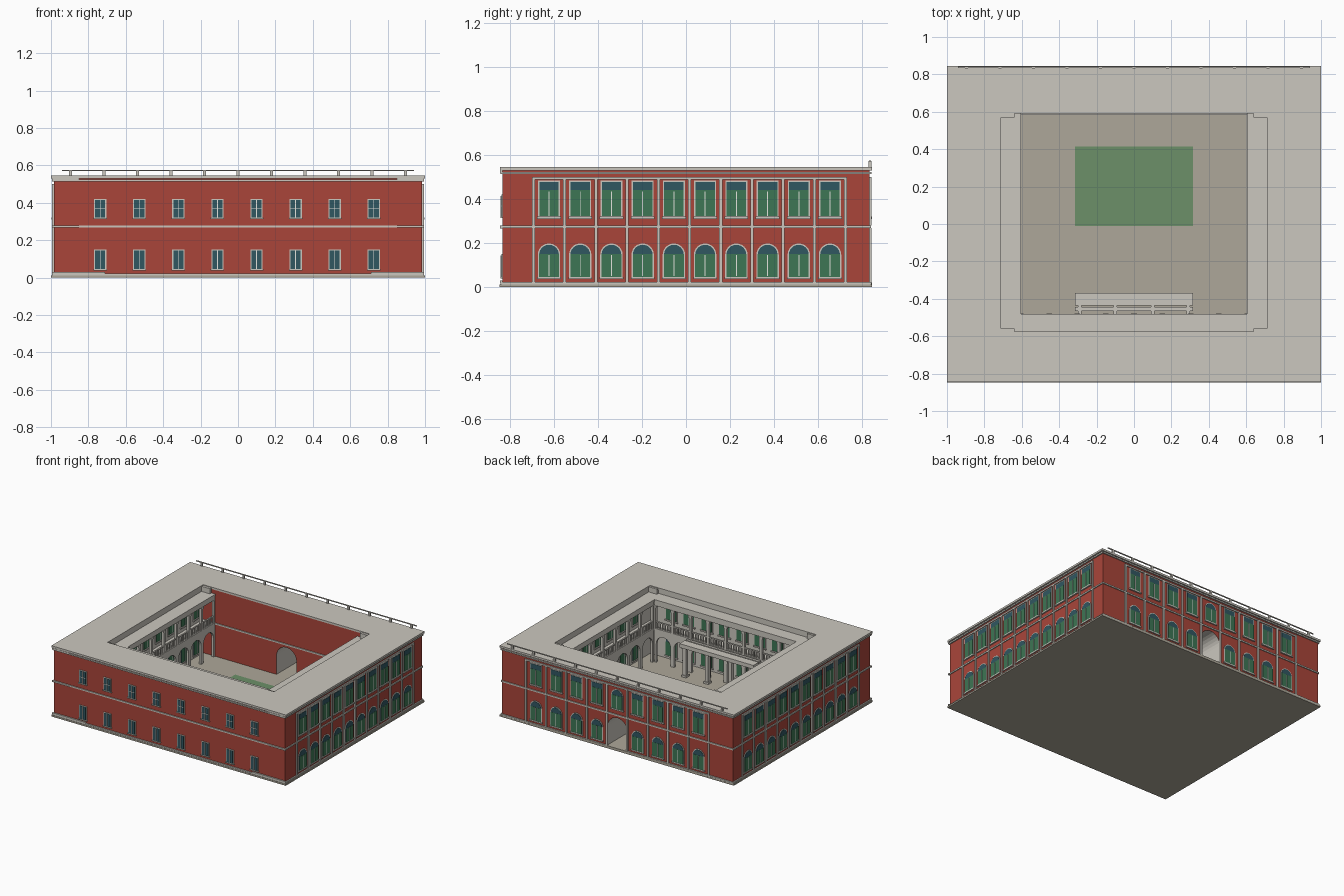
import bpy, bmesh, math
from mathutils import Matrix

if "Cube" in bpy.data.objects:
    bpy.data.objects.remove(bpy.data.objects["Cube"])


def material(name, rgb):
    m = bpy.data.materials.new(name)
    m.diffuse_color = (*rgb, 1)
    m.use_nodes = True
    m.node_tree.nodes["Principled BSDF"].inputs["Base Color"].default_value = m.diffuse_color
    return m


RED, STONE, PAVING, LAWN, GREEN, GLASS, WHITE = range(7)
MATS = [material("red_wall", (.40, .060, .042)), material("pale_stone", (.60, .575, .52)),
        material("paving", (.42, .39, .32)), material("lawn", (.15, .28, .14)),
        material("green_shutter", (.048, .18, .09)), material("blue_glass", (.03, .095, .12)),
        material("white_bars", (.78, .78, .74))]


def frame(axis, sign, dist):
    """Wall space (u along wall, d outward from wall, z) to world space."""
    if axis == 'y':
        return Matrix(((1, 0, 0, 0), (0, sign, 0, dist), (0, 0, 1, 0), (0, 0, 0, 1)))
    return Matrix(((0, sign, 0, dist), (1, 0, 0, 0), (0, 0, 1, 0), (0, 0, 0, 1)))


WORLD = Matrix.Identity(4)


class Part:
    """Collects prisms into one named object."""

    def __init__(self, name):
        self.name, self.bm = name, bmesh.new()

    def prism(self, M, pts, d0, d1, mat):
        a = [self.bm.verts.new(M @ Matrix.Translation((u, d0, z)).translation) for u, z in pts]
        b = [self.bm.verts.new(M @ Matrix.Translation((u, d1, z)).translation) for u, z in pts]
        n = len(a)
        faces = [self.bm.faces.new(a), self.bm.faces.new(b[::-1])]
        faces += [self.bm.faces.new((a[i], b[i], b[(i + 1) % n], a[(i + 1) % n])) for i in range(n)]
        for f in faces:
            f.material_index = mat

    def box(self, M, u0, u1, d0, d1, z0, z1, mat):
        self.prism(M, [(u0, z0), (u1, z0), (u1, z1), (u0, z1)], d0, d1, mat)

    def arch(self, M, u, w, z0, spring, d0, d1, mat):
        self.prism(M, [(u + w / 2, z0)] + arc(u, w / 2, spring) + [(u - w / 2, z0)], d0, d1, mat)

    def finish(self, rule=None):
        bmesh.ops.recalc_face_normals(self.bm, faces=self.bm.faces)
        for f in self.bm.faces:
            if rule:
                f.material_index = rule(f)
        me = bpy.data.meshes.new(self.name)
        self.bm.to_mesh(me)
        self.bm.free()
        for m in MATS:
            me.materials.append(m)
        bpy.context.collection.objects.link(bpy.data.objects.new(self.name, me))


def arc(u, r, z, n=12):
    return [(u + r * math.cos(math.pi * i / n), z + r * math.sin(math.pi * i / n)) for i in range(n + 1)]


def opening(u0, u1, z0, z1, c, w, spring):
    """Wall outline with an arched doorway standing on its bottom edge."""
    return ([(u0, z0), (c - w / 2, z0)] + arc(c, w / 2, spring)[::-1]
            + [(c + w / 2, z0), (u1, z0), (u1, z1), (u0, z1)])


FRONT, BACK = frame('y', -1, -.835), frame('y', 1, .835)
SIDES = [frame('x', s, s * .985) for s in (-1, 1)]

# Ground slab, courtyard paving and lawn
p = Part("base_slab")
p.box(WORLD, -1, 1, -.847, .845, 0, .012, PAVING)
p.finish()
p = Part("courtyard_floor")
p.box(WORLD, -.72, .72, -.59, .845, .012, .02, PAVING)
p.box(WORLD, -.315, .315, -.01, .415, .02, .024, LAWN)
p.finish()

# Wings: red outside, stone towards the galleries
p = Part("front_and_side_wings")
p.box(WORLD, -.985, .985, -.835, -.58, .012, .53, RED)
for s in (-1, 1):
    p.box(WORLD, min(s * .71, s * .985), max(s * .71, s * .985), -.58, .59, .012, .53, RED)


def wing_rule(f):
    c = f.calc_center_median()
    return STONE if (abs(c.x) < .72 and -.6 < c.y < .58) else RED


p.finish(wing_rule)

# Back wing with the arched passage
p = Part("back_wing")
p.prism(WORLD, opening(-.985, .985, .012, .53, 0, .17, .165), .59, .835, RED)
p.finish(lambda f: STONE if abs(f.normal.y) < .5 and abs(f.calc_center_median().x) < .1
         and f.calc_center_median().z < .3 else RED)

# Roof ring and lower gallery roof
p = Part("main_roof")
for x0, x1, y0, y1 in ((-1, 1, -.845, -.575), (-1, 1, .59, .845), (-1, -.71, -.575, .59), (.71, 1, -.575, .59)):
    p.box(WORLD, x0, x1, y0, y1, .53, .545, STONE)
p.finish()
p = Part("gallery_roof")
p.box(WORLD, -.71, .71, -.58, -.48, .485, .5, STONE)
for s in (-1, 1):
    p.box(WORLD, *sorted((s * .605, s * .71)), -.48, .59, .485, .5, STONE)
    for y in (-.57, .58):
        p.box(WORLD, *sorted((s * .64, s * .71)), y - .01, y + .01, .5, .54, STONE)
p.finish()

# Plinth, floor band and cornice around the outside
p = Part("outer_mouldings")
for M, h in ((FRONT, .99), (BACK, .99), (SIDES[0], .84), (SIDES[1], .84)):
    spans = [(-h, -.085), (.085, h)] if M is BACK else [(-h, h)]
    for a, b in spans:
        p.box(M, a, b, -.005, .009, .012, .022, STONE)
    p.box(M, -h, h, -.005, .007, .268, .279, STONE)
    p.box(M, -h, h, -.005, .009, .514, .524, STONE)
for s in (-1, 1):
    for z, x in ((.018, .71), (.267, .85), (.517, .85)):
        p.box(FRONT, *sorted((s * x, s * .995)), 0, .01, z, z + .012, STONE)
p.finish()


def pilasters(p, M, edges, skip=()):
    for i, u in enumerate(edges):
        p.box(M, u - .007, u + .007, -.003, .009, .022, .268, STONE)
        p.box(M, u - .007, u + .007, -.003, .009, .279, .5, STONE)
    p.box(M, edges[0], edges[-1], -.003, .008, .488, .5, STONE)


def tall_window(p, M, u):
    p.box(M, u - .05, u + .05, -.003, .004, .315, .484, STONE)
    p.box(M, u - .044, u + .044, .003, .006, .44, .478, GLASS)
    p.box(M, u - .044, u + .044, .003, .007, .322, .44, GREEN)
    p.box(M, u - .002, u + .002, .003, .009, .322, .435, WHITE)
    p.box(M, u - .054, u + .054, -.003, .011, .31, .32, STONE)


def arched_window(p, M, u, dz=0):
    p.arch(M, u, .102, .04 + dz, .147 + dz, -.003, .004, STONE)
    p.arch(M, u, .09, .046 + dz, .147 + dz, .003, .006, GLASS)
    p.box(M, u - .045, u + .045, .003, .007, .046 + dz, .15 + dz, GREEN)
    p.box(M, u - .002, u + .002, .003, .009, .05 + dz, .145 + dz, WHITE)
    p.box(M, u - .054, u + .054, -.003, .009, .036 + dz, .046 + dz, STONE)


# Side facades: ten bays each
for name, M in zip(("left_facade", "right_facade"), SIDES):
    p = Part(name)
    pilasters(p, M, [-.694 + .142 * i for i in range(11)])
    for i in range(10):
        u = -.623 + .142 * i
        tall_window(p, M, u)
        arched_window(p, M, u)
    p.finish()

# Back facade: four bays either side of the passage
p = Part("back_facade")
pilasters(p, BACK, [-.78 + 1.56 / 9 * i for i in range(10)])
for i in range(-4, 5):
    u = i * 1.56 / 9
    if i:
        tall_window(p, BACK, u)
        arched_window(p, BACK, u)
    else:
        arched_window(p, BACK, u, .275)
p.finish()

# Front facade: small windows in two rows
p = Part("front_windows")
for i in range(8):
    u = -.737 + .209 * i
    for z0, z1 in ((.04, .15), (.315, .42)):
        p.box(FRONT, u - .033, u + .033, -.003, .004, z0, z1, STONE)
        p.box(FRONT, u - .027, u + .027, .003, .006, z0 + .006, z1 - .006, GLASS)
        p.box(FRONT, u - .002, u + .002, .003, .008, z0 + .006, z1 - .006, WHITE)
        p.box(FRONT, u - .036, u + .036, -.003, .009, z0 - .002, z0 + .006, STONE)
    p.box(FRONT, u - .027, u + .027, .003, .008, .366, .37, WHITE)
p.finish()

# Band across the red courtyard wall
p = Part("courtyard_band")
p.box(frame('y', -1, .59), -.71, .71, -.003, .007, .268, .279, STONE)
p.finish()

# Two-storey galleries: arcade, upper columns, balustrade, inner doors
galleries = [("front_gallery", frame('y', 1, -.58), -.605, .605, 8),
             ("left_gallery", frame('x', 1, -.71), -.48, .59, 7),
             ("right_gallery", frame('x', -1, .71), -.48, .59, 7)]
for name, M, a, b, n in galleries:
    p = Part(name)
    bay = (b - a) / n
    ext = .1 if n == 8 else 0
    p.box(M, a - ext, b + ext, 0, .1, .262, .279, STONE)
    p.box(M, a, b, .083, .1, .455, .485, STONE)
    p.box(M, a, b, .086, .096, .325, .333, STONE)
    for i in range(n):
        u = a + bay * (i + .5)
        p.prism(M, opening(u - bay / 2, u + bay / 2, .02, .262, u, bay - .03, .165), .082, .1, STONE)
        tall_window(p, M, u)
        arched_window(p, M, u)
        for k in range(1, 7):
            v = u - bay / 2 + bay * k / 7
            p.box(M, v - .004, v + .004, .087, .095, .279, .325, STONE)
    for i in range(n + 1):
        u = a + bay * i
        p.box(M, u - .01, u + .01, .08, .1, .279, .455, STONE)
        p.box(M, u - .015, u + .015, .076, .102, .44, .456, STONE)
    p.finish()

# Portico against the front gallery
p = Part("portico")
p.box(WORLD, -.315, .315, -.435, -.37, .25, .28, STONE)
p.box(WORLD, -.315, .315, -.465, -.445, .262, .28, STONE)
for x in (-.29, -.1, .1, .29):
    p.box(WORLD, x - .014, x + .014, -.42, -.392, .02, .25, STONE)
    p.box(WORLD, x - .02, x + .02, -.426, -.386, .235, .25, STONE)
    p.box(WORLD, x - .02, x + .02, -.426, -.386, .02, .035, STONE)
    p.box(WORLD, x - .01, x + .01, -.48, -.43, .255, .275, STONE)
p.finish()

# Railing along the back roof edge
p = Part("roof_railing")
p.box(WORLD, -.94, .94, .833, .841, .57, .576, STONE)
for i in range(11):
    x = -.895 + .179 * i
    p.box(WORLD, x - .008, x + .008, .831, .843, .545, .572, STONE)
p.finish()
